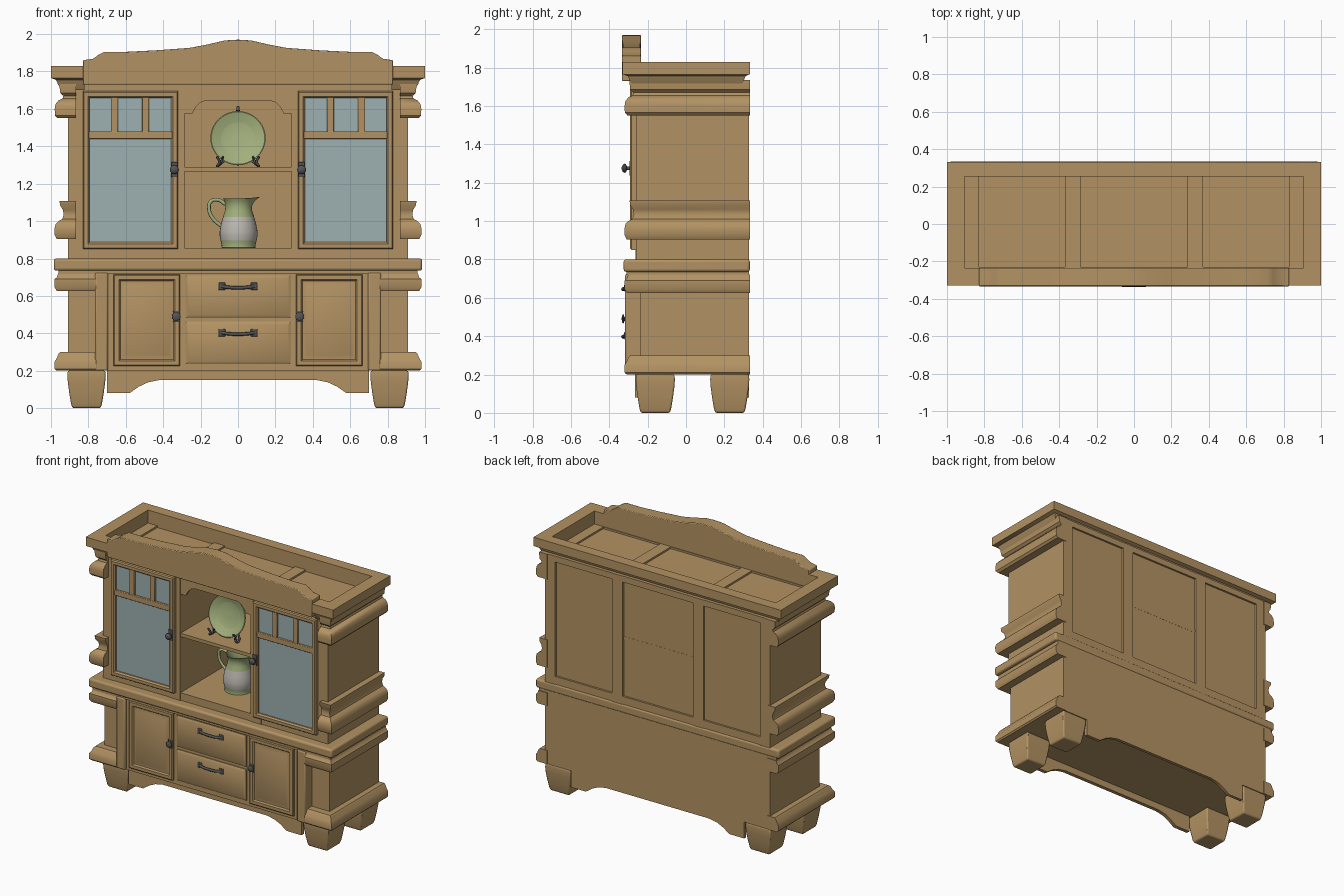
import bpy, bmesh
from math import sin, cos, pi, radians
from mathutils import Matrix, Vector


def material(name, rgb):
    m = bpy.data.materials.new(name)
    m.diffuse_color = (*rgb, 1)
    return m


WOOD = material("wood", (0.45, 0.29, 0.125))
GLASS = material("glass", (0.34, 0.44, 0.44))
IRON = material("iron", (0.09, 0.09, 0.09))
GREEN = material("green_glaze", (0.36, 0.43, 0.2))
CREAM = material("pale_glaze", (0.5, 0.48, 0.44))


def finish(name, bm, mat=WOOD, mirror=False, bevel=0.0, segs=2, smooth=True):
    bmesh.ops.recalc_face_normals(bm, faces=bm.faces)
    me = bpy.data.meshes.new(name)
    bm.to_mesh(me)
    bm.free()
    ob = bpy.data.objects.new(name, me)
    bpy.context.collection.objects.link(ob)
    me.materials.append(mat)
    if bevel:
        b = ob.modifiers.new("bevel", 'BEVEL')
        b.width, b.segments, b.limit_method = bevel, segs, 'ANGLE'
    if mirror:
        ob.modifiers.new("mirror", 'MIRROR').use_clip = True
    if smooth:
        bpy.context.view_layer.objects.active = ob
        ob.select_set(True)
        bpy.ops.object.shade_smooth_by_angle(angle=radians(35))
        ob.select_set(False)
    return ob


def loft(name, rings, caps=(True, True), **kw):
    """Skin a list of closed rings of points."""
    bm = bmesh.new()
    vs = [[bm.verts.new(p) for p in r] for r in rings]
    n = len(rings[0])
    for a, b in zip(vs, vs[1:]):
        for i in range(n):
            j = (i + 1) % n
            bm.faces.new((a[i], a[j], b[j], b[i]))
    if caps[0]:
        bm.faces.new(vs[0])
    if caps[1]:
        bm.faces.new(vs[-1])
    return finish(name, bm, **kw)


def box(name, x0, x1, y0, y1, z0, z1, **kw):
    ring = lambda z: [(x0, y0, z), (x1, y0, z), (x1, y1, z), (x0, y1, z)]
    return loft(name, [ring(z0), ring(z1)], **kw)


def prism(name, pts, y0, y1, **kw):
    return loft(name, [[(x, y, z) for x, z in pts] for y in (y0, y1)], **kw)


def framed(name, x0, x1, z0, z1, steps, cap=True, **kw):
    """Nested rectangles on the front: steps of (inset, y)."""
    rings = [[(x0 + i, y, z0 + i), (x1 - i, y, z0 + i), (x1 - i, y, z1 - i), (x0 + i, y, z1 - i)]
             for i, y in steps]
    return loft(name, rings, caps=(False, cap), **kw)


def moulding(name, prof, path, caps=(True, True)):
    """Sweep (outward, z) profile along path of (x, y, dx, dy), mirrored."""
    rings = [[(x + o * dx, y + o * dy, z) for o, z in prof] for x, y, dx, dy in path]
    return loft(name, rings, caps=caps, mirror=True)


def lathe(name, prof, mat, mtx=Matrix(), seg=32, **kw):
    rings = [[mtx @ Vector((r * cos(2 * pi * k / seg), r * sin(2 * pi * k / seg), z)) for k in range(seg)]
             for r, z in prof]
    return loft(name, rings, mat=mat, **kw)


def tube(name, pts, r, mat, mirror=False):
    cu = bpy.data.curves.new(name, 'CURVE')
    cu.dimensions, cu.bevel_depth, cu.bevel_resolution = '3D', r, 2
    cu.resolution_u, cu.use_fill_caps = 6, True
    sp = cu.splines.new('BEZIER')
    sp.bezier_points.add(len(pts) - 1)
    for p, co in zip(sp.bezier_points, pts):
        p.co = co
        p.handle_left_type = p.handle_right_type = 'AUTO'
    cu.materials.append(mat)
    ob = bpy.data.objects.new(name, cu)
    bpy.context.collection.objects.link(ob)
    if mirror:
        ob.modifiers.new("mirror", 'MIRROR')


# feet
for label, yc in (("front", -0.16), ("back", 0.228)):
    rings = [[(0.81 + sx * h, yc + sy * h, z) for sx, sy in ((-1, -1), (1, -1), (1, 1), (-1, 1))]
             for z, h in ((0, 0.075), (0.02, 0.082), (0.08, 0.092), (0.14, 0.1), (0.175, 0.102), (0.2, 0.1))]
    loft(label + "_foot", rings, mirror=True, bevel=0.008)

# shaped aprons
half = [(0.70, 0.21), (0.70, 0.08), (0.58, 0.08), (0.53, 0.115), (0.48, 0.138), (0.42, 0.15)]
outline = half + [(-x, z) for x, z in reversed(half)]
prism("front_apron", outline, -0.267, -0.24)
prism("back_apron", outline, 0.305, 0.328)

# lower cabinet carcass
box("lower_body", -0.91, 0.91, -0.24, 0.328, 0.2, 0.74)
box("lower_front_block", -0.72, 0.72, -0.298, -0.23, 0.2, 0.735)
box("lower_pilaster", 0.695, 0.765, -0.317, -0.23, 0.2, 0.725, mirror=True, bevel=0.01)
box("under_counter_strip", -0.96, 0.96, -0.31, 0.328, 0.718, 0.74)
box("countertop", -0.985, 0.985, -0.325, 0.333, 0.735, 0.80, bevel=0.014, segs=3)

# wrap-around mouldings
low_path = [(0.76, -0.25, 0, -1), (0.91, -0.25, 1, -1), (0.91, 0.333, 1, 0)]
up_path = [(0.865, -0.25, 0, -1), (0.91, -0.25, 1, -1), (0.91, 0.333, 1, 0)]
moulding("base_moulding", [(-0.02, 0.2), (0.06, 0.2), (0.07, 0.21), (0.07, 0.25), (0.06, 0.265),
                           (0.05, 0.29), (0.04, 0.3), (-0.02, 0.3)], low_path)
moulding("lower_top_moulding", [(-0.02, 0.625), (0.058, 0.625), (0.07, 0.645), (0.07, 0.69), (0.058, 0.7),
                                (0.052, 0.72), (-0.02, 0.72)], low_path)
moulding("waist_moulding", [(-0.02, 0.905), (0.06, 0.905), (0.07, 0.925), (0.071, 0.96), (0.065, 0.985),
                            (0.05, 1.0), (0.03, 1.01), (0.022, 1.035), (0.026, 1.06), (0.042, 1.085),
                            (0.044, 1.108), (-0.02, 1.108)], up_path)
moulding("upper_moulding", [(-0.02, 1.55), (0.055, 1.55), (0.069, 1.565), (0.07, 1.6), (0.066, 1.625),
                            (0.05, 1.645), (0.028, 1.655), (0.024, 1.67), (0.04, 1.685), (0.044, 1.715),
                            (0.044, 1.735), (-0.02, 1.735)], up_path)
moulding("cornice", [(0, 1.70), (0.04, 1.70), (0.058, 1.732), (0.068, 1.755), (0.095, 1.765),
                     (0.095, 1.83), (0, 1.83)],
         [(0.82, -0.235, 0, -1), (0.905, -0.235, 1, -1), (0.905, 0.253, 1, 0.84), (0, 0.253, 0, 0.84)],
         caps=(True, False))

# crest board
half = [(0.83, 1.73), (0.83, 1.86), (0.775, 1.868), (0.745, 1.89), (0.715, 1.905), (0.6, 1.905),
        (0.44, 1.913), (0.26, 1.926), (0.17, 1.943), (0.07, 1.966)]
prism("crest_board", half + [(0, 1.97)] + [(-x, z) for x, z in reversed(half)], -0.333, -0.235, bevel=0.005)

# upper cabinet carcass
box("upper_side", 0.83, 0.91, -0.26, 0.328, 0.79, 1.735, mirror=True)
box("upper_divider", 0.285, 0.37, -0.262, 0.328, 0.79, 1.735, mirror=True)
box("upper_floor", -0.84, 0.84, -0.257, 0.326, 0.79, 0.855)
box("upper_deck", -0.84, 0.84, -0.24, 0.31, 1.69, 1.722)
box("upper_back_panel", -0.84, 0.84, 0.295, 0.312, 0.84, 1.71)
box("front_top_rail", -0.84, 0.84, -0.258, -0.23, 1.69, 1.735)
box("back_top_rail", -0.84, 0.84, 0.3, 0.326, 1.69, 1.735)
box("niche_shelf", -0.29, 0.29, -0.257, 0.313, 1.265, 1.29)
arch = [(0.29, 1.7), (0.29, 1.575), (0.245, 1.575), (0.225, 1.61), (0.20, 1.635), (0.17, 1.645)]
prism("niche_arch", arch + [(-x, z) for x, z in reversed(arch)], -0.256, -0.235)

# glazed doors
framed("glazed_door_frame", 0.32, 0.83, 0.85, 1.695,
       [(0, -0.258), (0, -0.284), (0.007, -0.291), (0.028, -0.291), (0.037, -0.28), (0.037, -0.262)],
       cap=False, mirror=True)
box("glazed_door_rail", 0.35, 0.80, -0.286, -0.262, 1.44, 1.48, mirror=True, bevel=0.004)
for i, x in enumerate((0.476, 0.642)):
    box("glazing_bar_%d" % (i + 1), x, x + 0.038, -0.284, -0.262, 1.475, 1.665, mirror=True, bevel=0.004)
box("door_glass", 0.35, 0.80, -0.27, -0.264, 0.88, 1.665, mirror=True, mat=GLASS)

# lower doors and drawers
framed("panel_door", 0.31, 0.665, 0.225, 0.715,
       [(0, -0.296), (0, -0.309), (0.006, -0.314), (0.028, -0.314), (0.036, -0.303), (0.042, -0.303),
        (0.06, -0.311)], mirror=True)
for name, z0, z1 in (("lower_drawer", 0.235, 0.462), ("upper_drawer", 0.482, 0.71)):
    framed(name, -0.28, 0.28, z0, z1, [(0, -0.296), (0, -0.305), (0.016, -0.316)])

# drawer pulls
for name, z in (("lower_pull", 0.403), ("upper_pull", 0.651)):
    box(name + "_plate", 0.068, 0.105, -0.322, -0.314, z - 0.02, z + 0.02, mirror=True, mat=IRON, bevel=0.004)
    tube(name + "_bar", [(-0.087, -0.318, z), (-0.06, -0.327, z - 0.004), (0, -0.327, z - 0.008),
                         (0.06, -0.327, z - 0.004), (0.087, -0.318, z)], 0.009, IRON)

# door knobs with back plates
for name, x, y, z, h in (("upper_knob", 0.34, -0.29, 1.275, 0.04), ("lower_knob", 0.33, -0.312, 0.49, 0.03)):
    box(name + "_plate", x - 0.018, x + 0.018, y - 0.004, y + 0.004, z - h, z + h,
        mirror=True, mat=IRON, bevel=0.003)
    d = (0.335 + y) / 0.045
    prof = [(0.01, 0), (0.01, 0.018 * d), (0.022, 0.024 * d), (0.024, 0.032 * d), (0.018, 0.04 * d), (0.006, 0.045 * d)]
    lathe(name, prof, IRON, Matrix.Translation((x, y, z)) @ Matrix.Rotation(pi / 2, 4, 'X'), seg=16, mirror=True)

# display plate leaning on its stand
tilt = Matrix.Translation((0, -0.11, 1.44)) @ Matrix.Rotation(radians(78), 4, 'X')
lathe("display_plate", [(0.08, -0.012), (0.098, -0.01), (0.147, 0.012), (0.148, 0.018), (0.143, 0.019),
                        (0.103, 0.0), (0.094, -0.003), (0.09, -0.005), (0.02, -0.005)], GREEN, tilt, seg=40)
tube("stand_leg", [(0.112, -0.185, 1.345), (0.1, -0.175, 1.315), (0.11, -0.17, 1.296), (0.095, -0.12, 1.305),
                   (0.04, -0.09, 1.36), (0.012, -0.055, 1.5), (0.002, -0.06, 1.6)], 0.007, IRON, mirror=True)
tube("stand_brace", [(0.1, -0.165, 1.297), (0.085, -0.155, 1.33), (0.08, -0.175, 1.345)], 0.006, IRON, mirror=True)
tube("stand_top_hook", [(0, -0.06, 1.58), (0, -0.07, 1.607), (0, -0.096, 1.585)], 0.009, IRON)
tube("stand_back_prop", [(0, -0.06, 1.56), (0, 0.0, 1.297)], 0.006, IRON)

# jug: base band, belly, pouring neck, handle
at = Matrix.Translation((0.003, 0, 0.855))
lathe("jug_base", [(0.085, 0), (0.092, 0.004), (0.09, 0.014), (0.096, 0.04)], GREEN, at, caps=(True, False))
lathe("jug_belly", [(0.096, 0.04), (0.101, 0.065), (0.101, 0.09), (0.094, 0.13), (0.083, 0.168)], CREAM, at,
      caps=(False, False))
neck = lathe("jug_neck", [(0.083, 0.168), (0.073, 0.2), (0.069, 0.225), (0.074, 0.25), (0.083, 0.266),
                          (0.078, 0.267), (0.064, 0.235), (0.068, 0.19), (0.09, 0.08), (0.08, 0.02)], GREEN, at,
             caps=(False, True))
for v in neck.data.vertices:
    if v.co.z > 1.07:
        k = (v.co.z - 1.07) / 0.05 * max(0, v.co.x / 0.08) ** 5
        v.co.x += 0.022 * k
        v.co.z += 0.006 * k
tube("jug_handle", [(-0.068, 0, 1.09), (-0.105, 0, 1.113), (-0.145, 0, 1.105), (-0.155, 0, 1.065),
                    (-0.135, 0, 1.015), (-0.092, 0, 0.975)], 0.01, GREEN)
